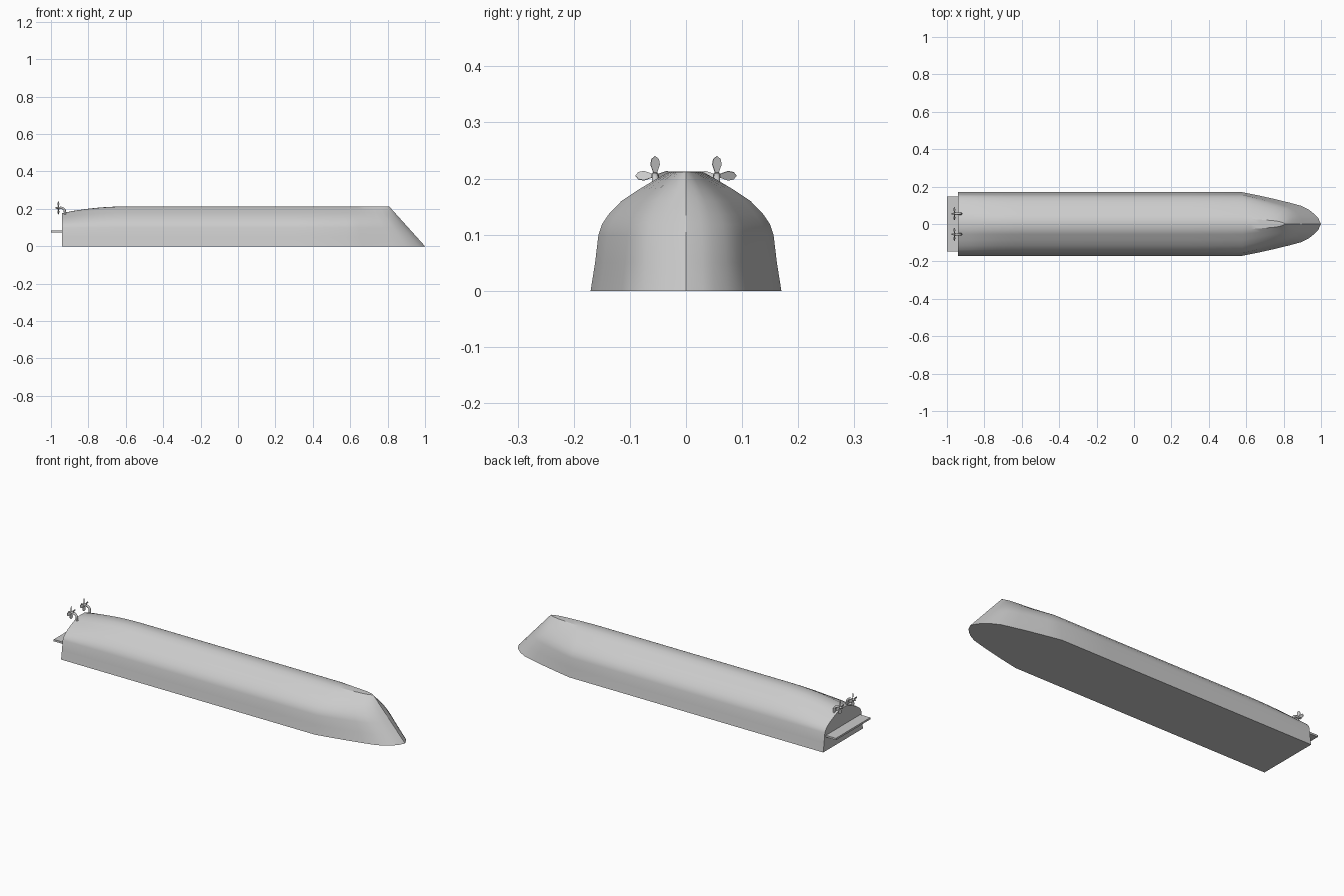
import bpy, bmesh, math
from mathutils import Matrix, Vector

if "Cube" in bpy.data.objects:
    bpy.data.objects.remove(bpy.data.objects["Cube"], do_unlink=True)

grey = bpy.data.materials.new("light grey")
grey.use_nodes = True
colour = (0.6, 0.6, 0.6, 1)
grey.diffuse_color = colour
grey.node_tree.nodes["Principled BSDF"].inputs["Base Color"].default_value = colour


def finish(name, bm, angle=30):
    bmesh.ops.recalc_face_normals(bm, faces=bm.faces)
    mesh = bpy.data.meshes.new(name)
    bm.to_mesh(mesh)
    bm.free()
    obj = bpy.data.objects.new(name, mesh)
    bpy.context.collection.objects.link(obj)
    mesh.materials.append(grey)
    bpy.ops.object.select_all(action="DESELECT")
    obj.select_set(True)
    bpy.context.view_layer.objects.active = obj
    bpy.ops.object.shade_smooth_by_angle(angle=math.radians(angle))
    return obj


# Hull: half section (y, z) swept along the length, deck side down
STERN, SHOULDER, KEEL, CHINE = -0.94, 0.58, 0.213, 0.1
half = [(.17, 0), (.162, .05), (.156, .1), (.15, .118), (.138, .136), (.115, .16),
        (.085, .18), (.055, .198), (.03, .212), (0, KEEL)]
section = half + [(-y, z) for y, z in reversed(half[:-1])]
bow_taper = [(.2, .9), (.4, .79), (.6, .67), (.75, .57), (.85, .44),
             (.92, .3), (.965, .18), (1, 0)]


def stern_height(x):
    t = min(1, (x - STERN) / 0.34)
    return 0.178 + (KEEL - 0.178) * (1 - (1 - t) ** 2)


bm = bmesh.new()
rings = []
for x in (STERN, -.87, -.8, -.73, -.66, -.6, 0, .3, SHOULDER):
    squash = (stern_height(x) - CHINE) / (KEEL - CHINE)
    rings.append([bm.verts.new((x, y, z if z < CHINE else CHINE + (z - CHINE) * squash))
                  for y, z in section])
for s, width in bow_taper:
    rings.append([bm.verts.new((SHOULDER + (1 - 0.9 * z - SHOULDER) * s, y * width, z))
                  for y, z in section])
for a, b in zip(rings, rings[1:]):
    for i in range(len(section) - 1):
        bm.faces.new((a[i], a[i + 1], b[i + 1], b[i]))
    bm.faces.new((a[0], b[0], b[-1], a[-1]))
bm.faces.new(rings[0])
bmesh.ops.remove_doubles(bm, verts=bm.verts, dist=0.0002)
finish("hull", bm)

# Stern platform
bm = bmesh.new()
bmesh.ops.create_cube(bm, size=1, matrix=Matrix.Translation((-.968, 0, .079))
                      @ Matrix.Diagonal((.064, .294, .01, 1)))
finish("stern_platform", bm)

# Propellers with four leaf blades, hubs and bent shaft brackets
leaf = [(-.003, .004), (-.009, .02), (-.007, .03), (0, .035),
        (.007, .03), (.009, .02), (.003, .004)]
for side, y in (("left", .055), ("right", -.055)):
    centre = Matrix.Translation((-.96, y, .205))
    bm = bmesh.new()
    for k in range(4):
        turn = (centre @ Matrix.Rotation(k * math.pi / 2, 4, "X")
                @ Matrix.Rotation(math.radians(25), 4, "Z"))
        face = bm.faces.new([bm.verts.new(turn @ Vector((-.001, w, r))) for w, r in leaf])
        ext = bmesh.ops.extrude_face_region(bm, geom=[face], use_keep_orig=True)
        moved = [v for v in ext["geom"] if isinstance(v, bmesh.types.BMVert)]
        bmesh.ops.translate(bm, verts=moved, vec=turn.to_3x3() @ Vector((.002, 0, 0)))
    bmesh.ops.create_cone(bm, cap_ends=True, segments=16, radius1=.004, radius2=.007,
                          depth=.03, matrix=centre @ Matrix.Rotation(math.pi / 2, 4, "Y"))
    finish(side + "_propeller", bm)

    curve = bpy.data.curves.new(side + "_bracket", "CURVE")
    curve.dimensions = "3D"
    curve.bevel_depth = .006
    curve.use_fill_caps = True
    path = curve.splines.new("BEZIER")
    path.bezier_points.add(2)
    for p, (x, z) in zip(path.bezier_points, ((-.955, .205), (-.932, .2), (-.924, .17))):
        p.co = (x, y, z)
        p.handle_left_type = p.handle_right_type = "AUTO"
    curve.materials.append(grey)
    bpy.context.collection.objects.link(bpy.data.objects.new(side + "_bracket", curve))
